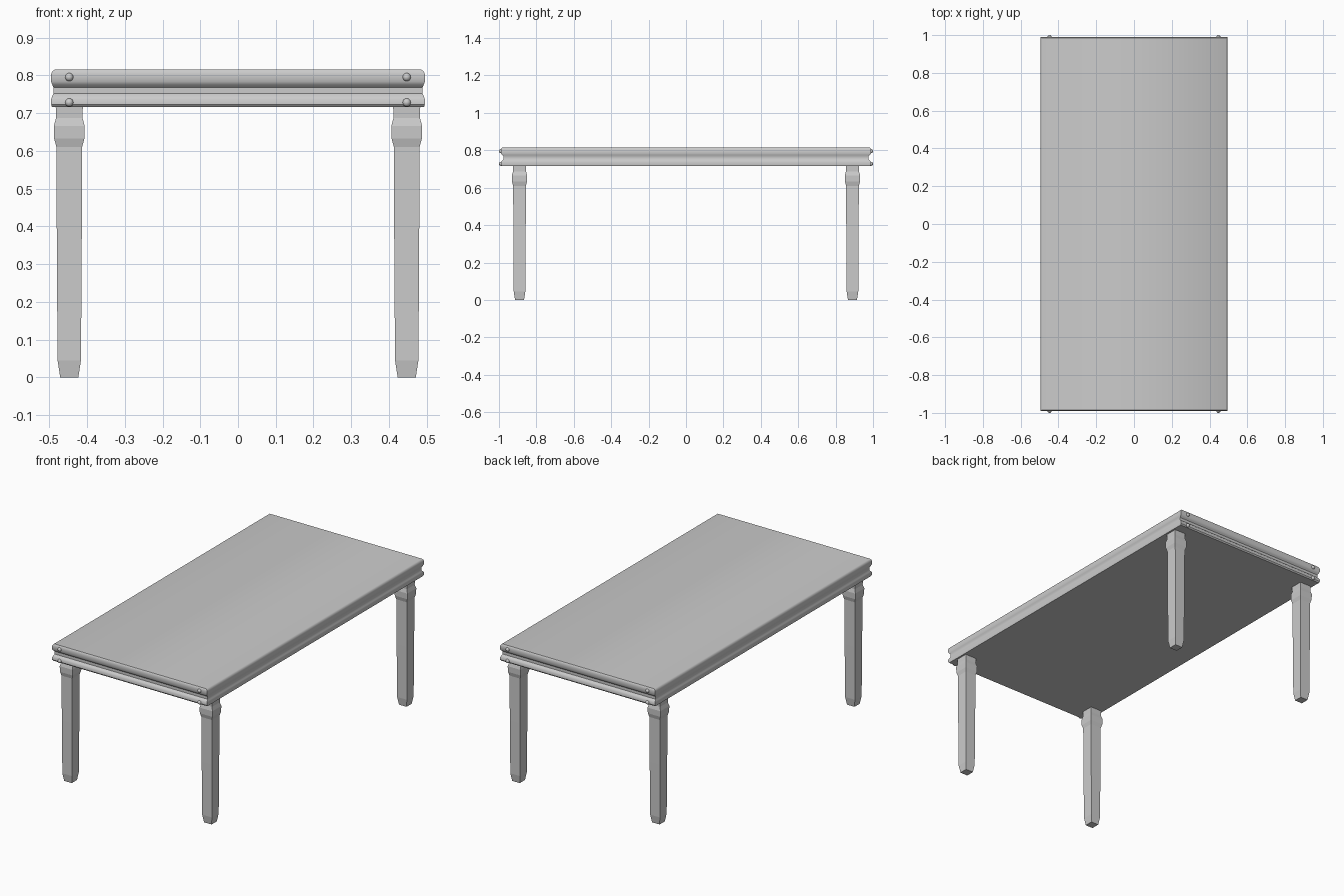
import bpy, bmesh

if "Cube" in bpy.data.objects:
    bpy.data.objects.remove(bpy.data.objects["Cube"])


def stack(name, rings, centre=(0, 0), smooth=False):
    """Closed rectangular loft; each ring is (half_x, half_y, z)."""
    bm = bmesh.new()
    loops = []
    for hx, hy, z in rings:
        loops.append([bm.verts.new((sx * hx, sy * hy, z))
                      for sx, sy in ((-1, -1), (1, -1), (1, 1), (-1, 1))])
    for a, b in zip(loops, loops[1:]):
        for i in range(4):
            j = (i + 1) % 4
            bm.faces.new((a[i], a[j], b[j], b[i]))
    bm.faces.new(loops[0][::-1])
    bm.faces.new(loops[-1])
    me = bpy.data.meshes.new(name)
    bm.to_mesh(me)
    bm.free()
    ob = bpy.data.objects.new(name, me)
    ob.location = (centre[0], centre[1], 0)
    bpy.context.collection.objects.link(ob)
    if smooth:
        bpy.ops.object.select_all(action='DESELECT')
        ob.select_set(True)
        bpy.context.view_layer.objects.active = ob
        bpy.ops.object.shade_smooth_by_angle(angle=0.7)
    return ob


# Table top with moulded, grooved edge
stack("table_top", [
    (0.493, 0.984, 0.716), (0.495, 0.990, 0.723), (0.495, 0.990, 0.737),
    (0.492, 0.984, 0.745), (0.489, 0.976, 0.752), (0.489, 0.976, 0.768),
    (0.492, 0.984, 0.775), (0.495, 0.990, 0.783), (0.495, 0.990, 0.803),
    (0.492, 0.988, 0.810), (0.486, 0.984, 0.815)], smooth=True)

# Square legs with a collar and tapered foot
leg = [(0.024, 0), (0.031, 0.045), (0.033, 0.35), (0.034, 0.61), (0.040, 0.632),
       (0.041, 0.665), (0.035, 0.687), (0.036, 0.72)]
for sx, side in ((-1, "left"), (1, "right")):
    for sy, end in ((-1, "front"), (1, "back")):
        stack(f"{end}_{side}_leg", [(w, w, z) for w, z in leg],
              (sx * 0.447, sy * 0.89))
        # Round studs on the end faces
        for z, level in ((0.795, "upper"), (0.728, "lower")):
            bpy.ops.mesh.primitive_uv_sphere_add(
                segments=16, ring_count=8, radius=0.011,
                location=(sx * 0.447, sy * 0.989, z))
            stud = bpy.context.object
            stud.name = f"{end}_{side}_{level}_stud"
            bpy.ops.object.shade_smooth()
